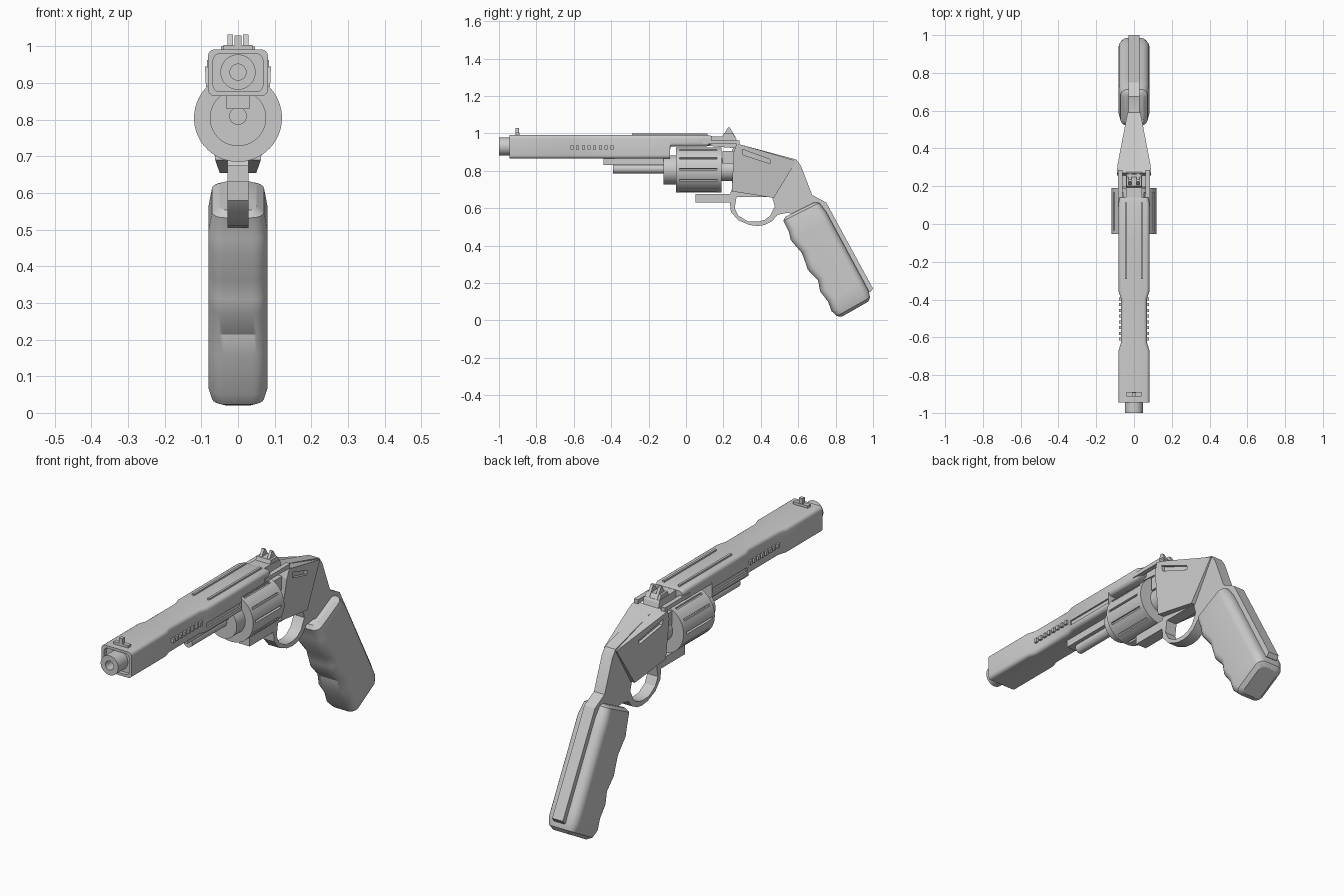
import bpy, bmesh, math
from mathutils import Vector, Euler

if "Cube" in bpy.data.objects:
    bpy.data.objects.remove(bpy.data.objects["Cube"])


def finish(name, me, smooth=True):
    ob = bpy.data.objects.new(name, me)
    bpy.context.collection.objects.link(ob)
    bpy.ops.object.select_all(action='DESELECT')
    ob.select_set(True)
    bpy.context.view_layer.objects.active = ob
    if smooth:
        bpy.ops.object.shade_smooth_by_angle(angle=math.radians(32))
    return ob


def loft(name, rings, smooth=True):
    bm = bmesh.new()
    vs = [[bm.verts.new(p) for p in r] for r in rings]
    n = len(rings[0])
    for a, b in zip(vs, vs[1:]):
        for i in range(n):
            j = (i + 1) % n
            bm.faces.new((a[i], a[j], b[j], b[i]))
    bm.faces.new(vs[0])
    bm.faces.new(vs[-1])
    bmesh.ops.recalc_face_normals(bm, faces=bm.faces)
    me = bpy.data.meshes.new(name)
    bm.to_mesh(me)
    bm.free()
    return finish(name, me, smooth)


def box(name, x0, x1, y0, y1, z0, z1):
    return loft(name, [[(x, y0, z0), (x, y1, z0), (x, y1, z1), (x, y0, z1)] for x in (x0, x1)], False)


def prism(name, outlines, x0, x1):
    # side profile (y, z) with optional holes, filled by a 2D curve
    cu = bpy.data.curves.new(name, 'CURVE')
    cu.dimensions, cu.fill_mode, cu.extrude = '2D', 'BOTH', (x1 - x0) / 2
    for pts in outlines:
        sp = cu.splines.new('POLY')
        sp.points.add(len(pts) - 1)
        for q, p in zip(sp.points, pts):
            q.co = (p[0], p[1], 0, 1)
        sp.use_cyclic_u = True
    tmp = bpy.data.objects.new(name + "_curve", cu)
    bpy.context.collection.objects.link(tmp)
    bpy.context.view_layer.update()
    me = bpy.data.meshes.new_from_object(tmp.evaluated_get(bpy.context.evaluated_depsgraph_get()))
    bpy.data.objects.remove(tmp)
    me.transform(Euler((math.pi / 2, 0, math.pi / 2)).to_matrix().to_4x4())
    for v in me.vertices:
        v.co.x += (x0 + x1) / 2
    return finish(name, me)


def rrect(hw, hh, r, n=5):
    out = []
    for k, (sx, sy) in enumerate(((1, 1), (-1, 1), (-1, -1), (1, -1))):
        for i in range(n):
            a = (k + i / (n - 1)) * math.pi / 2
            out.append((sx * (hw - r) + r * math.cos(a), sy * (hh - r) + r * math.sin(a)))
    return out


def turned(name, z, stations, n=40):
    return loft(name, [[(r * math.cos(2 * math.pi * i / n), y, z + r * math.sin(2 * math.pi * i / n))
                        for i in range(n)] for y, r in stations])


def cut(ob, cutter):
    cutter.hide_render = True
    cutter.display_type = 'WIRE'
    m = ob.modifiers.new("slot", 'BOOLEAN')
    m.operation, m.solver, m.object = 'DIFFERENCE', 'EXACT', cutter


# barrel shroud with waist, recessed muzzle face and a cut-away over the cylinder
rings = []
for y, hw, lo, hi in ((-.925, .068, .877, .98), (-.945, .068, .877, .98), (-.945, .082, .865, .992),
                      (-.67, .082, .865, .992), (-.63, .069, .865, .992), (-.395, .069, .865, .992),
                      (-.355, .082, .865, .992), (-.085, .082, .865, .992), (-.084, .082, .93, .992),
                      (.11, .082, .93, .992), (.14, .076, .945, .985)):
    rings.append([(u, y, (lo + hi) / 2 + v) for u, v in rrect(hw, (hi - lo) / 2, .018)])
shroud = loft("barrel_shroud", rings)
turned("muzzle", .93, ((-.88, .022), (-1, .022), (-1, .048), (-.9, .048)))
for s, side in ((1, "right"), (-1, "left")):
    cut(shroud, box("slot_cutter_" + side, *sorted((s * .074, s * .1)), -.36, -.09, .892, .915))
    box("top_rail_" + side, *sorted((s * .036, s * .047)), -.29, .115, .985, 1.0)
    for i in range(8):
        y = -.61 + i * .0305
        box(f"vent_tooth_{side}_{i}", *sorted((s * .06, s * .08)), y - .008, y + .008, .915, .935)

# ejector lug and rod
box("ejector_lug", -.032, .032, -.44, -.07, .83, .87)
turned("ejector_rod", .81, ((-.39, .024), (-.1, .024)), 24)

# fluted cylinder
angles = [math.radians(30 * k + a) for k in range(12) for a in (0, 3, 4, 10, 17, 23, 29)]
rings = []
for y, g in ((-.053, 0), (-.035, 0), (-.034, .01), (.165, .01), (.166, 0), (.19, 0)):
    ring = []
    for i, a in enumerate(angles):
        r = .12 - (g if i % 7 < 2 else 0)
        ring.append((r * math.cos(a), y, .805 + r * math.sin(a)))
    rings.append(ring)
loft("cylinder", rings)
turned("cylinder_collar", .805, ((-.12, .077), (-.05, .077)))
turned("cylinder_ratchet", .805, ((.185, .06), (.25, .06)))
box("recoil_shield", -.06, .06, .195, .28, .84, .905)

# frame with trigger guard and back strap
outer = [(.05, .63), (.05, .675), (.235, .675), (.245, .70), (.245, .91), (.27, .945), (.31, .935),
         (.59, .86), (.615, .825), (.675, .67), (.75, .63), (1.0, .17), (.985, .15), (.95, .17),
         (.72, .56), (.64, .56), (.54, .575), (.49, .565), (.46, .53), (.42, .51), (.385, .505),
         (.34, .51), (.28, .535), (.24, .58), (.235, .63)]
hole = [(.27, .66), (.46, .66), (.475, .61), (.45, .56), (.42, .537), (.385, .528), (.33, .53),
        (.28, .56), (.26, .60)]
prism("frame", [outer, hole], -.029, .029)

# tapered side plates with an angled slot, and rails beside the top strap
plate = [(.245, .69, .062), (.255, .9, .088), (.27, .945, .09), (.31, .935, .088),
         (.59, .853, .034), (.47, .655, .05)]
for s, side in ((1, "right"), (-1, "left")):
    p = loft("side_plate_" + side, [[(s * .02, y, z) for y, z, x in plate],
                                    [(s * x, y, z) for y, z, x in plate]], False)
    slot = [(.30, .915), (.45, .86), (.45, .838), (.305, .885)]
    cut(p, loft("plate_slot_cutter_" + side, [[(s * (x - (y - .3) * .17), y, z) for y, z in slot]
                                              for x in (.07, .15)], False))
    box("strap_rail_" + side, *sorted((s * .062, s * .085)), .09, .285, .943, .963)
prism("top_strap", [[(.1, .935), (.1, .985), (.265, .98), (.275, .945), (.31, .93), (.27, .92)]], -.043, .043)

# rear sight with two ears
prism("rear_sight_base", [[(.19, .97), (.2, 1.0), (.25, 1.0), (.27, .97)]], -.04, .04)
for s, side in ((1, "right"), (-1, "left")):
    prism("rear_sight_ear_" + side, [[(.195, .98), (.225, 1.032), (.235, 1.03), (.265, .98)]],
          *sorted((s * .014, s * .028)))

# front sight
box("front_sight_base", -.04, .04, -.912, -.89, .985, 1.004)
box("front_sight_post", -.01, .01, -.912, -.893, .99, 1.03)

# grip with finger grooves
front = [(.503, .54), (.512, .528), (.55, .475), (.56, .43), (.62, .36), (.638, .31), (.652, .27),
         (.706, .214), (.717, .155), (.76, .10), (.778, .05), (.798, .018), (.807, .005)]
inset = [.03, .01] + [0] * 9 + [.01, .03]
rings = []
for (y, z), e in zip(front, inset):
    f = Vector((0, y, z))
    b = Vector((0, .715, .645)).lerp(Vector((0, 1.0, .115)), (.54 - z) / .535)
    c, d = (f + b) / 2, (b - f)
    h = d.length / 2
    d.normalize()
    rings.append([c + d * v + Vector((u, 0, 0)) for u, v in rrect(.081 - e, h - e, .04 - e / 2, 7)])
grip = loft("grip", rings)
bpy.ops.object.shade_smooth_by_angle(angle=math.radians(60))
